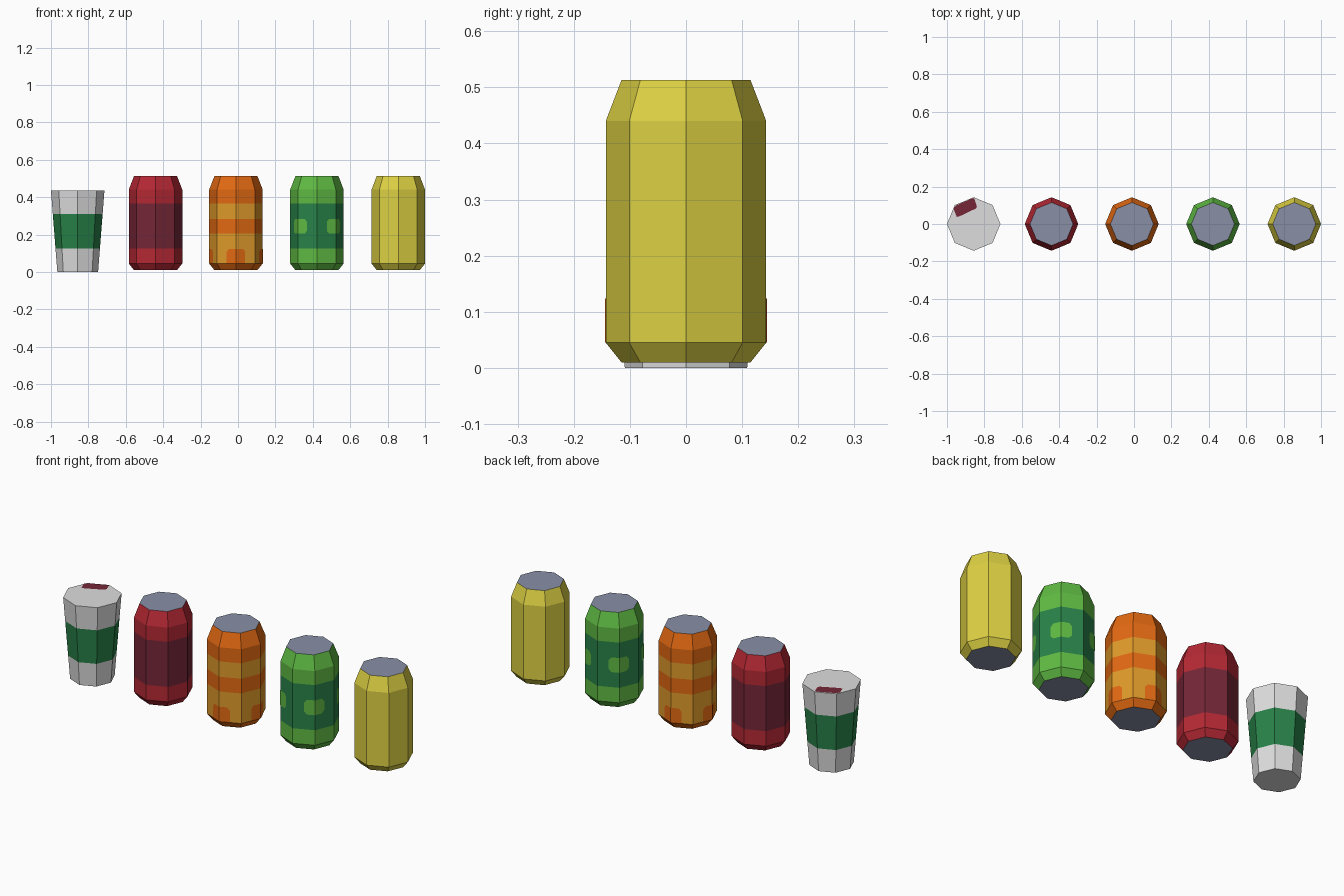
import bpy, bmesh, math

if "Cube" in bpy.data.objects:
    bpy.data.objects.remove(bpy.data.objects["Cube"])

def mat(name, hexcol):
    lin = []
    for i in (0, 2, 4):
        c = int(hexcol[i:i + 2], 16) / 255
        lin.append(c / 12.92 if c <= 0.04045 else ((c + 0.055) / 1.055) ** 2.4)
    m = bpy.data.materials.new(name)
    m.diffuse_color = (*lin, 1)
    m.use_nodes = True
    m.node_tree.nodes["Principled BSDF"].inputs["Base Color"].default_value = m.diffuse_color
    return m

WHITE = mat("white", "DEDEDE")
DARK_GREEN = mat("dark_green", "288249")
MAROON = mat("maroon", "752637")
RED = mat("red", "B52834")
ORANGE = mat("orange", "E26912")
AMBER = mat("amber", "DF9A2A")
LIGHT_GREEN = mat("light_green", "5FBA43")
YELLOW = mat("yellow", "DDD143")
SILVER = mat("silver", "8890A6")

SIDES = 8
R = 0.143

def finish(name, bm, mats, x):
    me = bpy.data.meshes.new(name)
    bm.to_mesh(me)
    bm.free()
    for m in mats:
        me.materials.append(m)
    ob = bpy.data.objects.new(name, me)
    ob.location.x = x
    bpy.context.collection.objects.link(ob)
    return ob

def lathe(name, x, profile, bands, cap):
    """Octagonal solid: profile of (z, radius), one material per band, flat caps."""
    mats = list(dict.fromkeys(bands + [cap]))
    bm = bmesh.new()
    rings = [[bm.verts.new((r * math.cos(math.tau * i / SIDES),
                            r * math.sin(math.tau * i / SIDES), z))
              for i in range(SIDES)] for z, r in profile]
    for k, m in enumerate(bands):
        for i in range(SIDES):
            j = (i + 1) % SIDES
            f = bm.faces.new((rings[k][i], rings[k][j], rings[k + 1][j], rings[k + 1][i]))
            f.material_index = mats.index(m)
    for ring in (rings[0][::-1], rings[-1]):
        bm.faces.new(ring).material_index = mats.index(cap)
    return finish(name, bm, mats, x)

def can(name, x, base, cuts=(), bands=None):
    """Drink can: tapered foot and shoulder, painted bands between the cuts."""
    profile = ([(0.01, 0.115), (0.045, R)] + [(z, R) for z in cuts]
               + [(0.44, R), (0.513, 0.115)])
    return lathe(name, x, profile, [base] + (bands or [base]) + [base], SILVER)

def patches(name, x, first_angle, outline, m):
    """Four thin patches folded round every second corner of a can."""
    bm = bmesh.new()
    rr = R + 0.0012
    half = rr * math.sin(math.pi / SIDES)          # half the width of a side
    for n in range(4):
        a = first_angle + n * math.pi / 2
        for s in (1, -1):
            b = a + s * math.tau / SIDES
            p = (rr * math.cos(a), rr * math.sin(a))
            q = (rr * math.cos(b), rr * math.sin(b))
            vs = []
            for t, z in outline:                   # t: 0 at corner, 1 at mid side
                u = t * 0.5
                vs.append(bm.verts.new((p[0] + (q[0] - p[0]) * u,
                                        p[1] + (q[1] - p[1]) * u, z)))
            bm.faces.new(vs if s == 1 else vs[::-1])
    return finish(name, bm, [m], x)

# Paper cup with a green sleeve
cup_r = lambda z: 0.109 + (R - 0.109) * z / 0.435
lathe("paper_cup", -0.857, [(z, cup_r(z)) for z in (0, 0.125, 0.31, 0.435)],
      [WHITE, DARK_GREEN, WHITE], WHITE)

# Drinking opening on the lid
bm = bmesh.new()
loop = [(-0.108, 0.083), (-0.091, 0.038), (-0.078, 0.04), (0.012, 0.083),
        (0.017, 0.095), (0.002, 0.138), (-0.008, 0.137), (-0.09, 0.101)]
bm.faces.new([bm.verts.new((px, py, 0.4365)) for px, py in loop])
finish("lid_opening", bm, [MAROON], -0.857)

# Cans
can("red_can", -0.441, RED, (0.125, 0.365), [RED, MAROON, RED])
can("orange_can", -0.011, ORANGE, (0.205, 0.283, 0.365),
    [AMBER, ORANGE, AMBER, ORANGE])
can("green_can", 0.422, LIGHT_GREEN, (0.125, 0.365),
    [LIGHT_GREEN, DARK_GREEN, LIGHT_GREEN])
can("yellow_can", 0.857, YELLOW)

# Painted patches
patches("orange_arches", -0.011, 0,
        [(0, 0.045), (0.97, 0.045), (0.97, 0.108), (0.72, 0.124), (0, 0.124)], ORANGE)
patches("green_spots", 0.422, math.pi / 4,
        [(0, 0.205), (0.72, 0.205), (0.97, 0.221), (0.97, 0.268), (0.72, 0.284), (0, 0.284)],
        LIGHT_GREEN)
